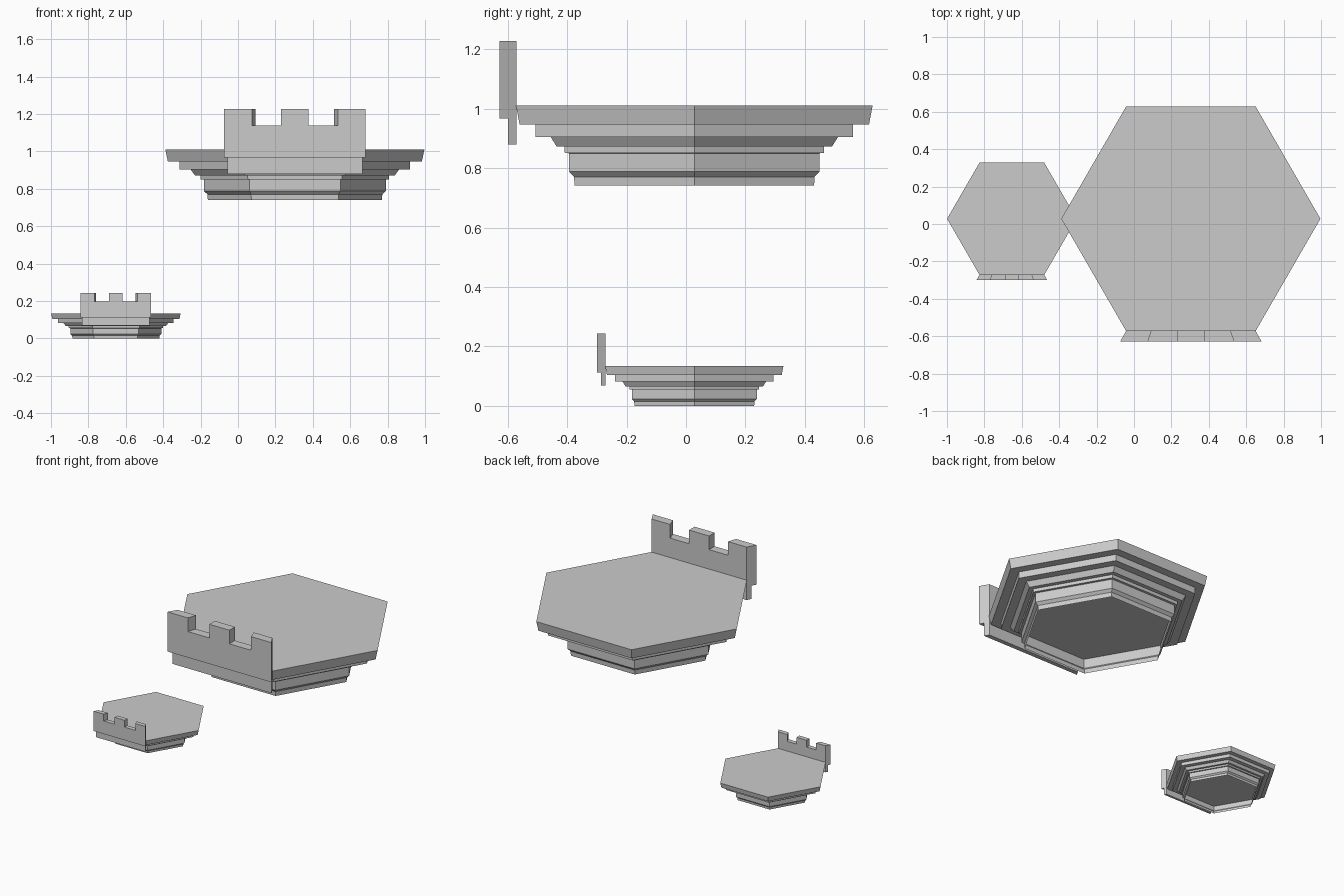
import bpy
import math

if "Cube" in bpy.data.objects:
    bpy.data.objects.remove(bpy.data.objects["Cube"])

R = 2 / math.sqrt(3)  # hexagon apothem to corner radius

# (apothem, height) of the stepped underside, from the recessed bottom to the deck
PROFILE = [(0.403, 0.0), (0.405, 0.03), (0.421, 0.047), (0.421, 0.109),
           (0.436, 0.110), (0.437, 0.131), (0.463, 0.131), (0.483, 0.163),
           (0.534, 0.163), (0.534, 0.206), (0.588, 0.206), (0.600, 0.269)]


def make_object(name, verts, faces, loc, scale):
    mesh = bpy.data.meshes.new(name)
    mesh.from_pydata(verts, [], faces)
    mesh.update()
    ob = bpy.data.objects.new(name, mesh)
    bpy.context.collection.objects.link(ob)
    ob.location = loc
    ob.scale = (scale,) * 3
    return ob


def platform(name, loc, scale):
    """Stepped hexagonal shell, hollow under its lowest tier."""
    verts, faces = [], []
    for a, z in PROFILE:
        for k in range(6):
            t = k * math.pi / 3
            verts.append((a * R * math.cos(t), a * R * math.sin(t), z))
    for i in range(len(PROFILE) - 1):
        for k in range(6):
            n = (k + 1) % 6
            faces.append((i * 6 + k, i * 6 + n, i * 6 + 6 + n, i * 6 + 6 + k))
    top = (len(PROFILE) - 1) * 6
    faces.append(tuple(range(top, top + 6)))       # deck
    faces.append(tuple(range(23, 17, -1)))         # recessed ceiling
    make_object(name, verts, faces, loc, scale)


def slab(name, front, back, y_front, y_back, loc, scale):
    """Join mirrored half outlines (x, z) at two depths into a solid."""
    def full(half):
        return half + [(-x, z) for x, z in reversed(half)]
    f, b = full(front), full(back)
    n = len(f)
    verts = [(x, y_front, z) for x, z in f] + [(x, y_back, z) for x, z in b]
    # outline runs counter-clockwise seen from the front (-y)
    faces = [tuple(range(n)), tuple(range(2 * n - 1, n - 1, -1))]
    for i in range(n):
        j = (i + 1) % n
        faces.append((j, i, n + i, n + j))
    make_object(name, verts, faces, loc, scale)


def wall_outline(outer, notch):
    top, dip, base = 0.487, 0.397, 0.226
    return [(outer, base), (outer, top), (notch, top), (notch, dip),
            (0.073, dip), (0.073, top)]


def build(prefix, loc, scale):
    platform(prefix + "_platform", loc, scale)
    # battlement with mitred ends
    slab(prefix + "_battlement", wall_outline(0.378, 0.23),
         wall_outline(0.345, 0.21), -0.656, -0.598, loc, scale)
    # thinner skirt hanging below the battlement
    slab(prefix + "_battlement_skirt", [(0.361, 0.138), (0.361, 0.226)],
         [(0.345, 0.138), (0.345, 0.226)], -0.627, -0.598, loc, scale)


build("large", (0.304, 0.028, 0.741), 1.0)
build("small", (-0.653, 0.028, 0.0), 0.5)
